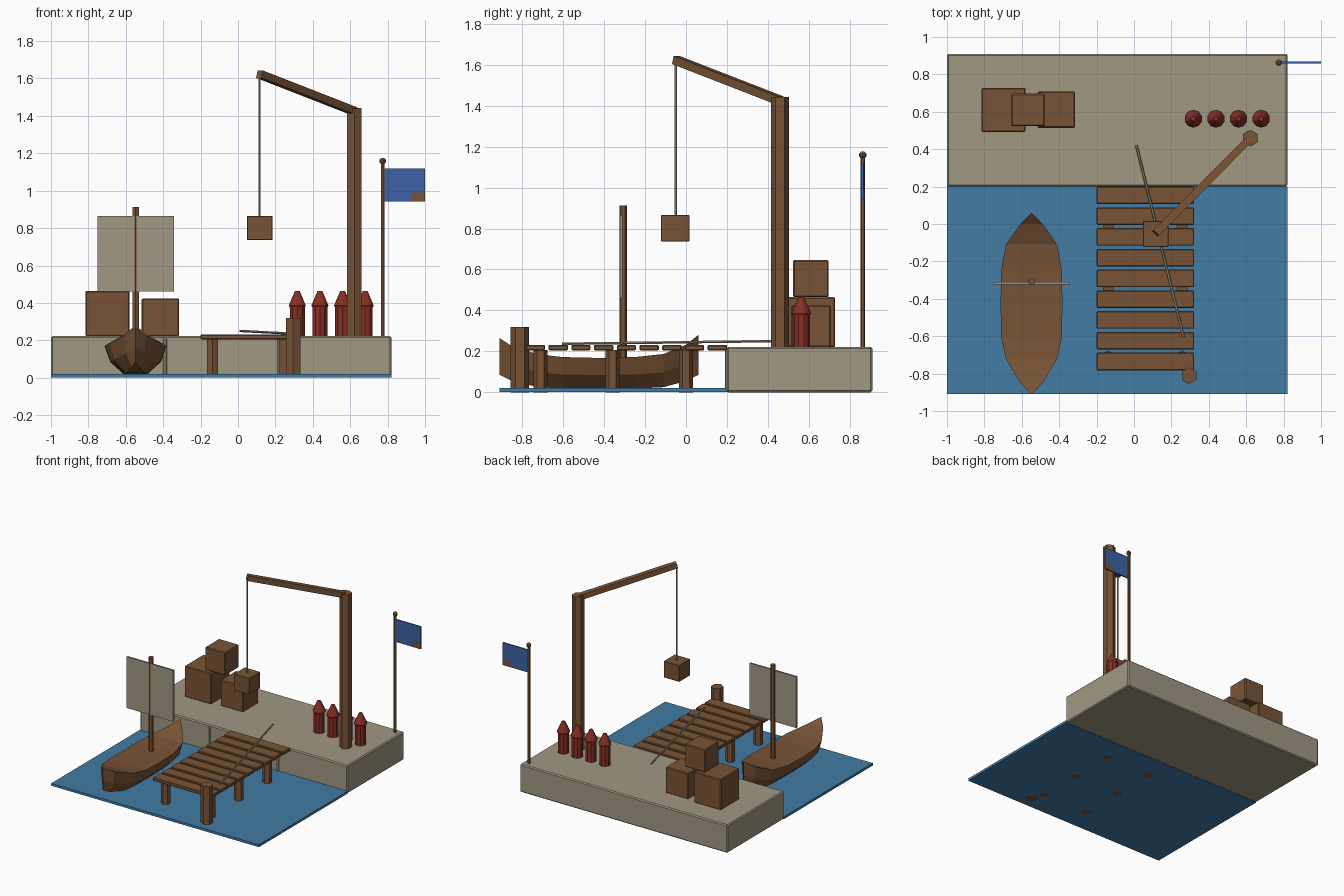
import bpy, bmesh, math
from mathutils import Vector

if "Cube" in bpy.data.objects:
    bpy.data.objects.remove(bpy.data.objects["Cube"])


def material(name, rgb):
    lin = [(c / 255 / 12.92) if c < 11 else ((c / 255 + 0.055) / 1.055) ** 2.4 for c in rgb]
    m = bpy.data.materials.new(name)
    m.diffuse_color = (*lin, 1)
    m.use_nodes = True
    m.node_tree.nodes["Principled BSDF"].inputs["Base Color"].default_value = m.diffuse_color
    return m


STONE = material("pale stone", (161, 152, 131))
WOOD = material("brown wood", (121, 84, 54))
WATER = material("blue water", (67, 124, 165))
RED = material("dark red", (135, 48, 37))
BLUE = material("flag blue", (61, 98, 166))


def finish(name, bm, mat):
    bmesh.ops.recalc_face_normals(bm, faces=bm.faces)
    me = bpy.data.meshes.new(name)
    bm.to_mesh(me)
    bm.free()
    me.materials.append(mat)
    ob = bpy.data.objects.new(name, me)
    bpy.context.collection.objects.link(ob)
    return ob


def box(name, lo, hi, mat, bevel=0):
    bm = bmesh.new()
    bmesh.ops.create_cube(bm, size=1)
    for v in bm.verts:
        v.co = [lo[i] + (v.co[i] + 0.5) * (hi[i] - lo[i]) for i in range(3)]
    ob = finish(name, bm, mat)
    if bevel:
        mod = ob.modifiers.new("bevel", "BEVEL")
        mod.width = bevel
        mod.segments = 1
    return ob


def lathe(name, x, y, profile, mat, sides=6):
    """Stacked rings of (radius, z), first corner toward +y."""
    bm = bmesh.new()
    rings = []
    for r, z in profile:
        rings.append([bm.verts.new((x + r * math.sin(math.tau * i / sides),
                                    y + r * math.cos(math.tau * i / sides), z)) for i in range(sides)])
    for a, b in zip(rings, rings[1:]):
        for i in range(sides):
            j = (i + 1) % sides
            bm.faces.new((a[i], a[j], b[j], b[i]))
    bm.faces.new(rings[0])
    bm.faces.new(rings[-1])
    return finish(name, bm, mat)


def bar(name, p, q, radius, sides, mat, turn=0.0):
    """Straight prism between two points."""
    p, q = Vector(p), Vector(q)
    d = (q - p).normalized()
    side = d.cross(Vector((0, 0, 1))).normalized()
    up = side.cross(d)
    bm = bmesh.new()
    ends = []
    for c in (p, q):
        ends.append([bm.verts.new(c + radius * (math.cos(t) * side + math.sin(t) * up))
                     for t in (turn + math.tau * i / sides for i in range(sides))])
    for i in range(sides):
        j = (i + 1) % sides
        bm.faces.new((ends[0][i], ends[0][j], ends[1][j], ends[1][i]))
    bm.faces.new(ends[0])
    bm.faces.new(ends[1])
    return finish(name, bm, mat)


# water and stone quay with joint strips
box("water", (-1, -0.91, 0.001), (0.82, 0.2, 0.02), WATER)
box("quay", (-1, 0.2, 0), (0.82, 0.91, 0.222), STONE, 0.008)
for i, x in enumerate((-0.39, 0.21)):
    lathe(f"quay_joint_{i}", x, 0.203, [(0.012, 0.002), (0.012, 0.21)], STONE, 8)

# jetty planks, piles and mooring post
for i in range(9):
    y = 0.153 - 0.111 * i
    box(f"jetty_plank_{i}", (-0.2, y - 0.047, 0.205), (0.322, y + 0.047, 0.232), WOOD, 0.005)
for i, y in enumerate((-0.71, -0.358, 0.0)):
    for side, x in (("left", -0.137), ("right", 0.258)):
        lathe(f"jetty_pile_{side}_{i}", x, y, [(0.034, 0), (0.034, 0.206)], WOOD)
lathe("mooring_post", 0.295, -0.811, [(0.045, 0), (0.045, 0.32)], WOOD)
bar("loose_pole", (0.013, 0.42, 0.25), (0.265, -0.605, 0.237), 0.007, 6, STONE)

# boat hull: stations of y, half width, sheer height, keel height
stations = [(-0.91, 0, 0.265, 0.085), (-0.85, 0.06, 0.225, 0.055), (-0.72, 0.137, 0.185, 0.025),
            (-0.6, 0.163, 0.172, 0.018), (-0.43, 0.165, 0.168, 0.016), (-0.25, 0.163, 0.172, 0.018),
            (-0.11, 0.137, 0.187, 0.025), (0.0, 0.06, 0.232, 0.055), (0.06, 0, 0.28, 0.085)]
bm = bmesh.new()
sections = []
for y, w, top, keel in stations:
    chine = keel + 0.45 * (top - keel)
    half = [(w, top), (0.82 * w, chine), (0.36 * w, keel)]
    pts = half + [(-x, z) for x, z in reversed(half)]
    sections.append([bm.verts.new((-0.548 + x, y, z)) for x, z in pts])
for a, b in zip(sections, sections[1:]):
    for i in range(6):
        j = (i + 1) % 6
        bm.faces.new((a[i], a[j], b[j], b[i]))
bmesh.ops.remove_doubles(bm, verts=bm.verts, dist=0.0005)
finish("boat_hull", bm, WOOD)

# mast and sail
lathe("mast", -0.547, -0.307, [(0.019, 0.1), (0.019, 0.912)], WOOD)
box("sail", (-0.75, -0.323, 0.46), (-0.342, -0.309, 0.866), STONE)

# crane
lathe("crane_post", 0.622, 0.459, [(0.045, 0.2), (0.045, 1.443)], WOOD)
bar("crane_boom", (0.622, 0.459, 1.425), (0.115, -0.05, 1.623), 0.029, 4, WOOD, math.pi / 4)
lathe("crane_rope", 0.115, -0.05, [(0.006, 0.86), (0.006, 1.62)], STONE)
box("hanging_crate", (0.047, -0.122, 0.736), (0.185, 0.017, 0.866), WOOD, 0.003)

# stacked crates
box("large_crate", (-0.815, 0.492, 0.22), (-0.58, 0.728, 0.465), WOOD, 0.006)
box("small_crate", (-0.515, 0.514, 0.22), (-0.316, 0.708, 0.425), WOOD, 0.006)
box("top_crate", (-0.655, 0.523, 0.465), (-0.478, 0.697, 0.646), WOOD, 0.006)

# red buoys
for i in range(4):
    lathe(f"buoy_{i}", 0.317 + 0.121 * i, 0.563,
          [(0.042, 0.22), (0.042, 0.375), (0.048, 0.386), (0.013, 0.465)], RED, 10)

# flag
lathe("flag_pole", 0.774, 0.863, [(0.011, 0.2), (0.011, 1.15)], WOOD)
lathe("flag_knob", 0.774, 0.863, [(0.008, 1.142), (0.018, 1.152), (0.018, 1.165), (0.008, 1.176)], WOOD, 8)
box("flag", (0.782, 0.858, 0.942), (1.0, 0.868, 1.12), BLUE)
for side, y in (("front", 0.857), ("back", 0.867)):
    box(f"flag_patch_{side}", (0.93, y, 0.942), (1.0, y + 0.002, 0.99), WOOD)
